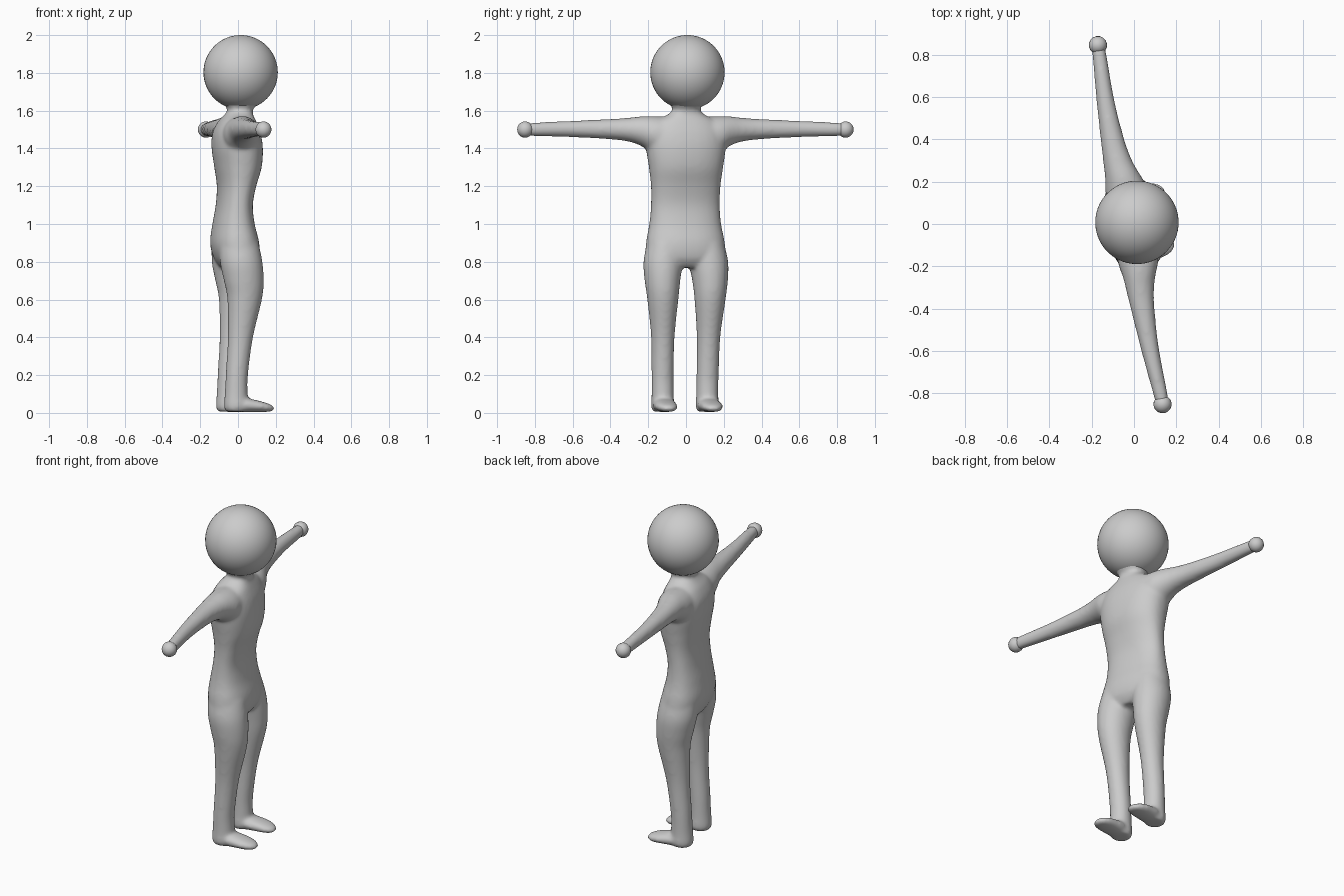
import bpy, bmesh, math
from mathutils import Vector, Matrix

TURN = math.radians(10.2)  # the figure faces +x, turned slightly left
SIDES = 32

skin = bpy.data.materials.new("plain grey")
skin.diffuse_color = (0.6, 0.6, 0.6, 1)


def spline(rows, steps=5):
    """Catmull-Rom resampling of station rows."""
    out = []
    for i in range(len(rows) - 1):
        p = [rows[max(0, min(len(rows) - 1, i + k))] for k in (-1, 0, 1, 2)]
        for s in range(steps):
            t = s / steps
            out.append([0.5 * (2 * b + (c - a) * t + (2 * a - 5 * b + 4 * c - d) * t * t
                               + (3 * b - a - 3 * c + d) * t ** 3)
                        for a, b, c, d in zip(*p)])
    return out + [list(rows[-1])]


def loft(bm, rows, axis, power=2.0):
    """Closed tube; row = (position on axis, centre 1, centre 2, radius 1, radius 2)."""
    rings = []
    for pos, c1, c2, r1, r2 in spline(rows):
        ring = []
        for k in range(SIDES):
            a = 2 * math.pi * k / SIDES
            co, si = math.cos(a), math.sin(a)
            p = c1 + r1 * math.copysign(abs(co) ** (2 / power), co)
            q = c2 + r2 * math.copysign(abs(si) ** (2 / power), si)
            xyz = {"x": (pos, p, q), "y": (p, pos, q), "z": (p, q, pos)}[axis]
            ring.append(bm.verts.new(xyz))
        rings.append(ring)
    faces = [bm.faces.new(rings[0]), bm.faces.new(rings[-1])]
    for a, b in zip(rings, rings[1:]):
        for k in range(SIDES):
            n = (k + 1) % SIDES
            faces.append(bm.faces.new((a[k], a[n], b[n], b[k])))
    bmesh.ops.recalc_face_normals(bm, faces=faces)


def finish(bm, name):
    mesh = bpy.data.meshes.new(name)
    bm.to_mesh(mesh)
    bm.free()
    mesh.materials.append(skin)
    for f in mesh.polygons:
        f.use_smooth = True
    ob = bpy.data.objects.new(name, mesh)
    ob.rotation_euler.z = TURN
    bpy.context.collection.objects.link(ob)
    return ob


def ball(name, centre, radius, u, v):
    bm = bmesh.new()
    bmesh.ops.create_uvsphere(bm, u_segments=u, v_segments=v, radius=radius,
                              matrix=Matrix.Translation(Vector(centre)))
    return finish(bm, name)


body = bmesh.new()

# Torso and neck
loft(body, [
    (0.77, -0.010, 0, 0.080, 0.150),
    (0.82, -0.010, 0, 0.112, 0.208),
    (0.90, -0.018, 0, 0.124, 0.210),
    (1.00, -0.024, 0, 0.106, 0.192),
    (1.10, -0.020, 0, 0.092, 0.184),
    (1.20, -0.008, 0, 0.098, 0.186),
    (1.30, 0.000, 0, 0.120, 0.198),
    (1.40, -0.004, 0, 0.130, 0.212),
    (1.48, -0.008, 0, 0.122, 0.210),
    (1.54, -0.005, 0, 0.098, 0.170),
    (1.575, 0.003, 0, 0.076, 0.105),
    (1.605, 0.012, 0, 0.066, 0.072),
    (1.64, 0.015, 0, 0.090, 0.090),
    (1.70, 0.015, 0, 0.100, 0.100)], "z", 2.3)

for s in (-1, 1):
    # Leg
    loft(body, [
        (0.006, -0.032, s * 0.120, 0.052, 0.050),
        (0.03, -0.032, s * 0.120, 0.064, 0.061),
        (0.10, -0.031, s * 0.120, 0.061, 0.059),
        (0.20, -0.028, s * 0.121, 0.059, 0.059),
        (0.40, -0.009, s * 0.123, 0.067, 0.062),
        (0.60, 0.013, s * 0.127, 0.092, 0.082),
        (0.70, 0.008, s * 0.128, 0.106, 0.094),
        (0.80, -0.005, s * 0.122, 0.113, 0.104),
        (0.90, -0.015, s * 0.110, 0.105, 0.095)], "z")
    # Foot
    loft(body, [
        (-0.060, s * 0.120, 0.038, 0.045, 0.030),
        (0.000, s * 0.120, 0.042, 0.060, 0.038),
        (0.060, s * 0.121, 0.038, 0.061, 0.033),
        (0.110, s * 0.122, 0.032, 0.058, 0.027),
        (0.150, s * 0.121, 0.026, 0.043, 0.020),
        (0.172, s * 0.120, 0.023, 0.018, 0.010)], "x", 2.3)
    # Arm
    loft(body, [
        (s * 0.10, -0.008, 1.470, 0.100, 0.098),
        (s * 0.18, -0.010, 1.475, 0.096, 0.096),
        (s * 0.24, -0.016, 1.492, 0.080, 0.078),
        (s * 0.30, -0.024, 1.499, 0.068, 0.064),
        (s * 0.40, -0.030, 1.502, 0.056, 0.054),
        (s * 0.60, -0.030, 1.503, 0.042, 0.044),
        (s * 0.80, -0.020, 1.501, 0.034, 0.037),
        (s * 0.86, -0.018, 1.500, 0.030, 0.032)], "y")
    # Hand
    ball("left_hand" if s > 0 else "right_hand",
         (-0.018, s * 0.862, 1.500), 0.043, 16, 10)

# Fuse the limbs into one soft skin
body_ob = finish(body, "body")
remesh = body_ob.modifiers.new("fuse", "REMESH")
remesh.mode = "VOXEL"
remesh.voxel_size = 0.010
remesh.use_smooth_shade = True
relax = body_ob.modifiers.new("relax", "SMOOTH")
relax.factor = 0.5
relax.iterations = 12

# Head
ball("head", (0.015, 0.005, 1.803), 0.197, 48, 32)
